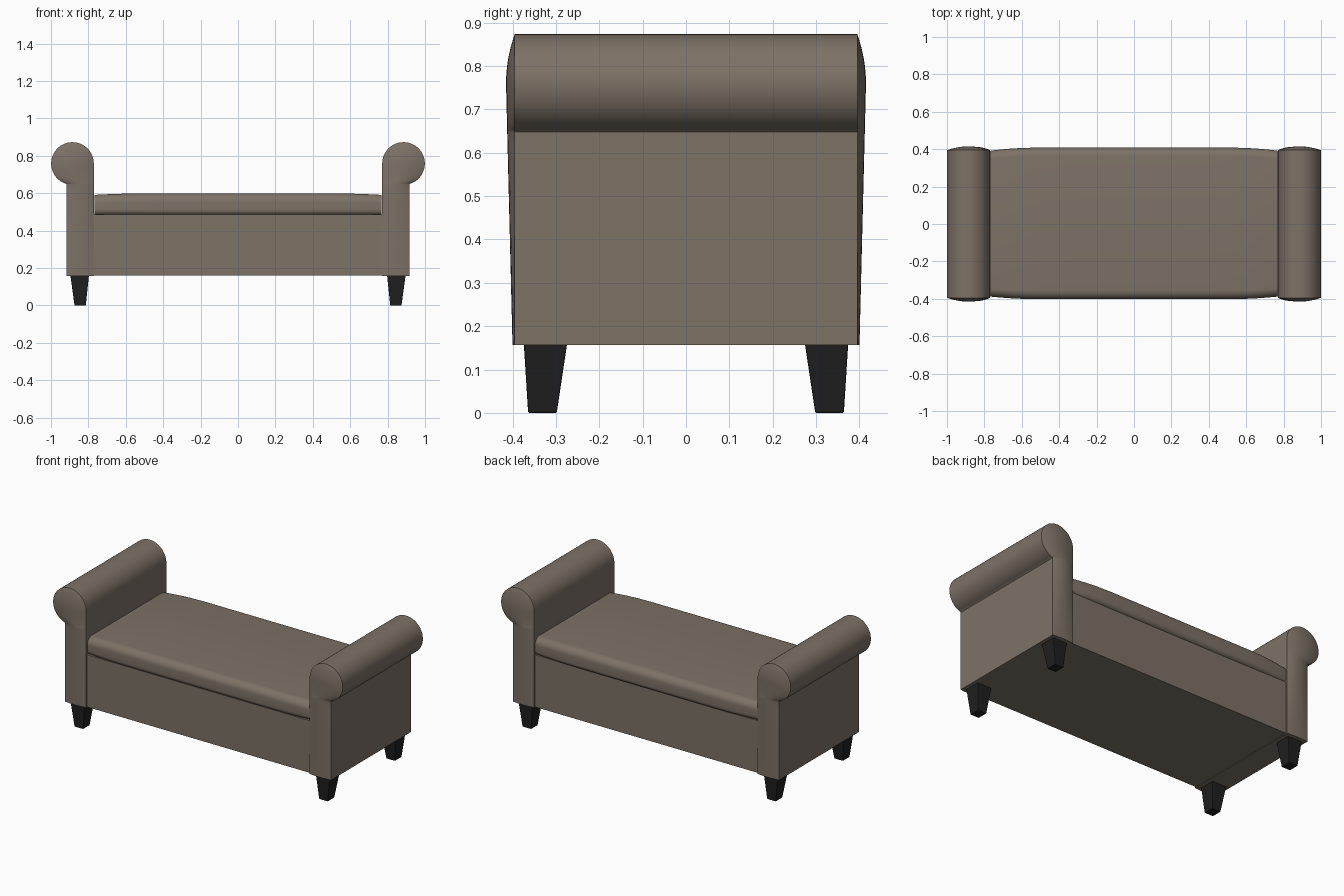
import bpy, bmesh, math

if "Cube" in bpy.data.objects:
    bpy.data.objects.remove(bpy.data.objects["Cube"])


def material(name, col):
    m = bpy.data.materials.new(name)
    m.diffuse_color = (*col, 1)
    m.use_nodes = True
    m.node_tree.nodes["Principled BSDF"].inputs["Base Color"].default_value = m.diffuse_color
    return m


FABRIC = material("taupe fabric", (0.205, 0.168, 0.134))
WOOD = material("black wood", (0.014, 0.014, 0.014))


def loft(name, rings, mat, bevel=0.0, smooth=True):
    """Skin a list of closed rings and cap both ends."""
    bm = bmesh.new()
    vs = [[bm.verts.new(p) for p in r] for r in rings]
    n = len(vs[0])
    for a, b in zip(vs, vs[1:]):
        for i in range(n):
            j = (i + 1) % n
            bm.faces.new((a[i], a[j], b[j], b[i]))
    bm.faces.new(vs[0][::-1])
    bm.faces.new(vs[-1])
    bmesh.ops.recalc_face_normals(bm, faces=bm.faces)
    me = bpy.data.meshes.new(name)
    bm.to_mesh(me)
    bm.free()
    ob = bpy.data.objects.new(name, me)
    bpy.context.collection.objects.link(ob)
    me.materials.append(mat)
    if bevel:
        md = ob.modifiers.new("bevel", 'BEVEL')
        md.width, md.segments = bevel, 2
        md.limit_method, md.angle_limit = 'ANGLE', math.radians(50)
    if smooth:
        bpy.ops.object.select_all(action='DESELECT')
        ob.select_set(True)
        bpy.context.view_layer.objects.active = ob
        bpy.ops.object.shade_smooth_by_angle(angle=math.radians(38))
    return ob


def rect(x0, x1, y0, y1, z):
    return [(x0, y0, z), (x1, y0, z), (x1, y1, z), (x0, y1, z)]


# Rolled arms: horizontal slices with padded, bulging front and back ends
CX, CZ, R = 0.885, 0.759, 0.114
X_IN, X_OUT, Y_EDGE = CX - R, 0.918, 0.395
COLS = 12


def arm_ring(z, side):
    h = math.sqrt(max(R * R - (z - CZ) ** 2, 1e-7))
    inner = CX - h if z > CZ else X_IN
    outer = CX + h if z > CZ - 0.109 else X_OUT
    if z < CZ:
        bulge = 0.005 + 0.015 * (z - 0.157) / (CZ - 0.157)
    else:
        bulge = 0.02 * (h / R) ** 2
    front, back = [], []
    for i in range(COLS + 1):
        u = -math.cos(math.pi * i / COLS)
        x = side * ((inner + outer) / 2 + u * (outer - inner) / 2)
        y = Y_EDGE + bulge * (1 - u * u)
        front.append((x, -y, z))
        back.append((x, y, z))
    return front + back[::-1]


levels = [0.157, 0.165, 0.25, 0.35, 0.45, 0.55, 0.62, 0.648]
levels += [CZ + R * math.sin(math.radians(-72 + 162 * i / 22)) for i in range(23)]
for side, word in ((-1, "left"), (1, "right")):
    loft(word + "_arm", [arm_ring(z, side) for z in levels], FABRIC)

# Storage box between the arms
loft("storage_box", [rect(-0.79, 0.79, -0.388, 0.388, z) for z in (0.16, 0.485)],
     FABRIC, smooth=False)


# Padded lid: rounded cross-section swelling towards the middle
def lid_ring(x):
    s = 1 - max(0, (abs(x) - 0.5) / 0.268) ** 2
    y0, y1 = -0.388 - 0.014 * s, 0.392 + 0.017 * s
    z0, z1 = 0.482, 0.591 + 0.008 * s
    pts = []
    for q, (y, z) in enumerate(((y1, z1), (y0, z1), (y0, z0), (y1, z0))):
        r = 0.045 if q < 2 else 0.03
        cy = y - r if q in (0, 3) else y + r
        cz = z - r if q < 2 else z + r
        for k in range(8):
            a = math.pi / 2 * (q + k / 7)
            pts.append((x, cy + r * math.cos(a), cz + r * math.sin(a)))
    return pts


xs = [-0.768, -0.72, -0.66, -0.6, -0.5, -0.25, 0, 0.25, 0.5, 0.6, 0.66, 0.72, 0.768]
loft("lid_cushion", [lid_ring(x) for x in xs], FABRIC)

# Tapered legs
for sx in (-1, 1):
    for sy in (-1, 1):
        loft("leg", [rect(sx * 0.814, sx * 0.874, sy * 0.298, sy * 0.364, 0),
                     rect(sx * 0.797, sx * 0.896, sy * 0.274, sy * 0.374, 0.16)],
             WOOD, bevel=0.003, smooth=False)
